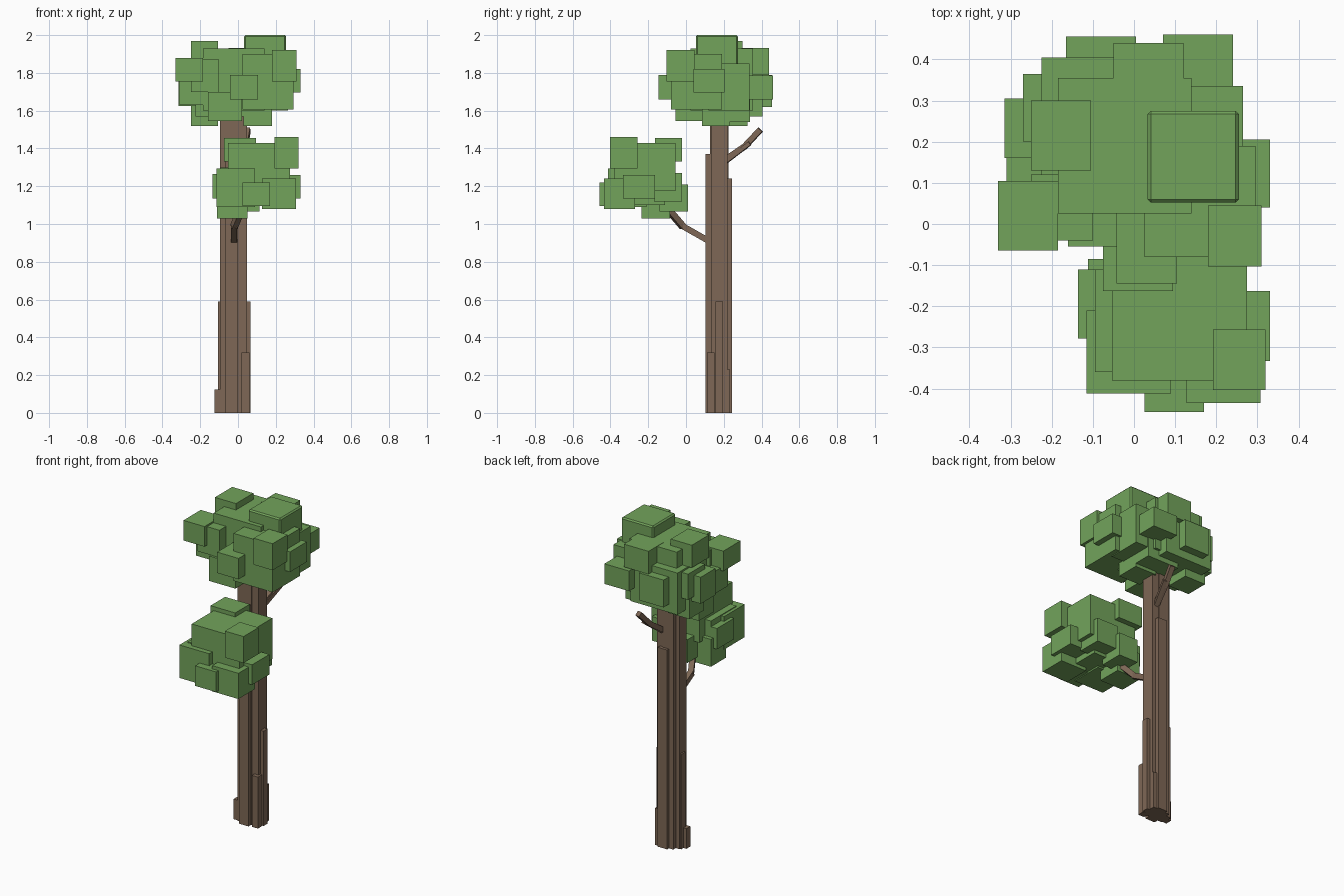
import bpy, bmesh
from mathutils import Vector, Matrix


def material(name, rgb):
    m = bpy.data.materials.new(name)
    m.diffuse_color = (*rgb, 1)
    return m


LEAF = material("leaf green", (0.17, 0.37, 0.105))
BARK = material("bark brown", (0.21, 0.137, 0.092))


def finish(name, bm, mat):
    bmesh.ops.recalc_face_normals(bm, faces=bm.faces)
    me = bpy.data.meshes.new(name)
    bm.to_mesh(me)
    bm.free()
    ob = bpy.data.objects.new(name, me)
    me.materials.append(mat)
    bpy.context.collection.objects.link(ob)
    return ob


def boxes(name, specs, mat):
    """Each spec is x0, x1, y0, y1, z0, z1."""
    bm = bmesh.new()
    for x0, x1, y0, y1, z0, z1 in specs:
        centre = Vector(((x0 + x1) / 2, (y0 + y1) / 2, (z0 + z1) / 2))
        size = Matrix.Diagonal((x1 - x0, y1 - y0, z1 - z0, 1))
        bmesh.ops.create_cube(bm, size=1, matrix=Matrix.Translation(centre) @ size)
    return finish(name, bm, mat)


def branch(name, points, width):
    """Chain of square sticks along the points."""
    bm = bmesh.new()
    for a, b in zip(points, points[1:]):
        a, b = Vector(a), Vector(b)
        d = b - a
        m = (Matrix.Translation((a + b) / 2) @ d.to_track_quat('Z', 'Y').to_matrix().to_4x4()
             @ Matrix.Diagonal((width, width, d.length + width * 0.4, 1)))
        bmesh.ops.create_cube(bm, size=1, matrix=m)
    return finish(name, bm, BARK)


# Trunk: tall bark columns of different heights
boxes("trunk", [
    (-.095, -.035, .13, .20, 0, 1.65),
    (-.065, .000, .103, .20, 0, 1.37),
    (-.012, .047, .135, .22, 0, 1.65),
    (-.040, .025, .15, .243, 0, 1.24),
    (-.070, .003, .128, .225, 0, 1.65),
], BARK)

# Roots: short columns around the foot
boxes("trunk_base", [
    (-.105, -.05, .155, .197, 0, .59),
    (.02, .067, .155, .195, 0, .59),
    (.018, .06, .11, .15, 0, .32),
    (-.125, -.08, .135, .175, 0, .125),
    (.01, .05, .205, .232, 0, .23),
], BARK)

# Branches
branch("front_branch", [(-.02, .13, .905), (-.02, -.02, .99), (.01, -.08, 1.06), (.03, -.14, 1.15)], .032)
branch("rear_branch", [(.01, .20, 1.335), (.035, .31, 1.41), (.05, .39, 1.495)], .03)
branch("rear_twig", [(.02, .21, 1.33), (.055, .335, 1.425)], .022)

# Upper crown
boxes("upper_leaves", [
    (-.185, .14, .025, .355, 1.60, 1.93),
    (-.225, .10, .09, .405, 1.57, 1.83),
    (.025, .295, -.08, .19, 1.605, 1.90),
    (.05, .265, .12, .335, 1.60, 1.85),
    (-.25, -.105, .13, .30, 1.83, 1.97),
    (-.05, .12, .295, .44, 1.79, 1.932),
    (-.165, .005, .31, .456, 1.62, 1.79),
    (.07, .24, .31, .46, 1.66, 1.785),
    (-.33, -.185, -.065, .105, 1.755, 1.88),
    (-.315, -.16, .16, .305, 1.625, 1.79),
    (-.27, -.12, .20, .365, 1.66, 1.82),
    (-.25, -.10, -.04, .12, 1.70, 1.87),
    (-.31, -.16, .03, .17, 1.63, 1.77),
    (-.16, .02, -.055, .10, 1.545, 1.70),
    (.18, .31, -.103, .045, 1.755, 1.92),
    (-.042, .105, -.145, .03, 1.66, 1.79),
    (.18, .33, .04, .205, 1.695, 1.82),
    (.03, .18, .085, .23, 1.52, 1.66),
    (-.25, -.105, .18, .325, 1.52, 1.68),
    (-.04, .18, .22, .34, 1.54, 1.70),
], LEAF)

# Top block of the crown with softened edges
cap = boxes("top_leaf_block", [(.033, .255, .052, .275, 1.738, 2.0)], LEAF)
bevel = cap.modifiers.new("edge", 'BEVEL')
bevel.width = .008
bevel.segments = 1

# Lower crown on the front branch
boxes("lower_leaves", [
    (-.053, .275, -.38, -.055, 1.175, 1.43),
    (-.095, .20, -.36, -.11, 1.10, 1.30),
    (.192, .32, -.403, -.256, 1.295, 1.46),
    (-.115, .09, -.412, -.21, 1.09, 1.295),
    (.127, .307, -.435, -.27, 1.08, 1.24),
    (.025, .17, -.457, -.30, 1.095, 1.22),
    (.18, .33, -.333, -.163, 1.135, 1.26),
    (-.136, .01, -.278, -.11, 1.135, 1.265),
    (-.112, .05, -.235, -.085, 1.03, 1.20),
    (-.018, .115, -.14, .01, 1.065, 1.21),
    (-.075, .095, -.163, -.02, 1.33, 1.455),
    (.10, .25, -.17, -.022, 1.12, 1.27),
], LEAF)
